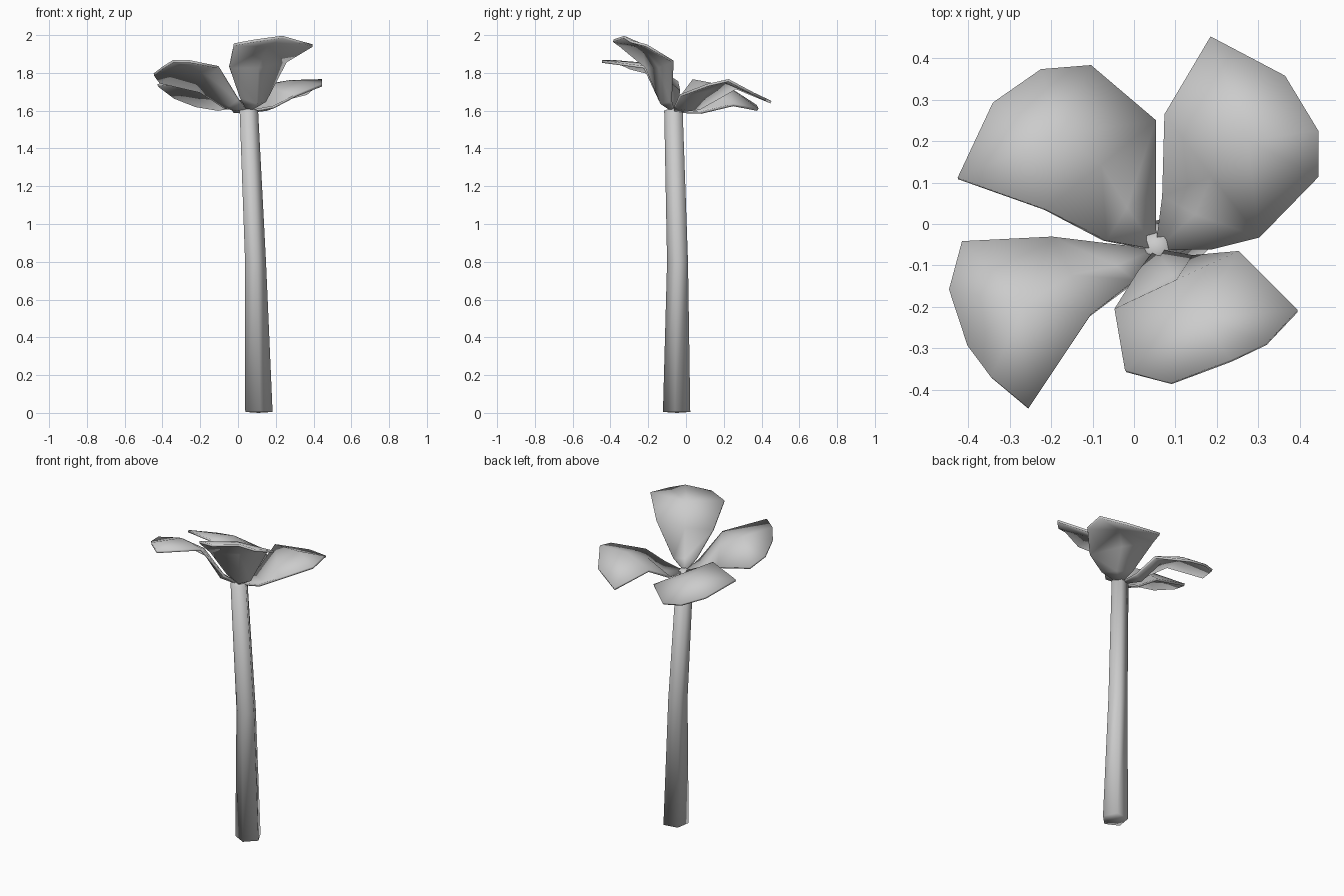
import bpy, math
from mathutils import Vector

if "Cube" in bpy.data.objects:
    bpy.data.objects.remove(bpy.data.objects["Cube"])


def make(name, verts, faces):
    me = bpy.data.meshes.new(name)
    me.from_pydata([tuple(v) for v in verts], [], faces)
    for p in me.polygons:
        p.use_smooth = True
    me.update()
    ob = bpy.data.objects.new(name, me)
    bpy.context.collection.objects.link(ob)
    return ob


# Stem: five-sided tapering tube with a slight lean
rings = [(.107, -.046, 0.005, .077), (.09, -.042, .8, .059), (.055, -.064, 1.6, .052)]
N = 5
verts, faces = [], []
for x, y, z, r in rings:
    for i in range(N):
        a = math.radians(135 + 72 * i)
        verts.append((x + r * math.cos(a), y + r * math.sin(a), z))
for k in range(len(rings) - 1):
    for i in range(N):
        j = (i + 1) % N
        faces.append((k * N + i, k * N + j, (k + 1) * N + j, (k + 1) * N + i))
verts += [(.107, -.046, 0), (.055, -.062, 1.62)]
for i in range(N):
    j = (i + 1) % N
    faces += [(j, i, 3 * N), (2 * N + i, 2 * N + j, 3 * N + 1)]
make("stem", verts, faces)


# Petal: outline up one edge, around the tip and back; cupped at the base, domed outside
def petal(name, left, tip, right, cup, lift, dome):
    base = Vector((.052, -.063, 1.595))
    l1, l2 = map(Vector, left)
    r1, r2 = map(Vector, right)
    tips = [Vector(t) for t in tip]
    m1, m2 = (l1 + r1) / 2 + Vector(cup), (l2 + r2) / 2 + Vector((0, 0, lift))
    m3 = (m2 + sum(tips, Vector()) / len(tips)) / 2
    m3.z = dome
    v = [base, l1, m1, r1, l2, m2, r2, m3] + tips
    f = [(0, 2, 1), (0, 3, 2), (1, 2, 5, 4), (2, 3, 6, 5), (4, 5, 7), (5, 6, 7)]
    rim = [4] + list(range(8, len(v))) + [6]
    f += [(7, b, a) for a, b in zip(rim, rim[1:])]
    ob = make(name, v, f)
    mod = ob.modifiers.new("thickness", 'SOLIDIFY')
    mod.thickness = .014
    mod.offset = 0


petal("petal_back_right",
      [(.07, .07, 1.61), (.075, .265, 1.72)],
      [(.185, .45, 1.645), (.365, .355, 1.69), (.445, .225, 1.76), (.445, .115, 1.735)],
      [(.19, -.06, 1.62), (.305, -.03, 1.68)], (.02, .02, -.01), .01, 1.755)
petal("petal_back_left",
      [(-.07, -.04, 1.66), (-.215, .035, 1.76)],
      [(-.425, .11, 1.735), (-.34, .29, 1.67), (-.225, .37, 1.625), (-.105, .38, 1.605)],
      [(.05, .08, 1.59), (.05, .25, 1.63)], (-.01, .02, -.03), 0, 1.725)
petal("petal_front_left",
      [(0, -.14, 1.66), (-.105, -.22, 1.83)],
      [(-.255, -.445, 1.86), (-.345, -.37, 1.86), (-.4, -.295, 1.825),
       (-.445, -.16, 1.79), (-.415, -.045, 1.75)],
      [(-.07, -.05, 1.615), (-.2, -.035, 1.7)], (-.01, -.01, -.01), .02, 1.845)
petal("petal_front_right",
      [(.145, -.08, 1.65), (.255, -.07, 1.86)],
      [(.395, -.21, 1.945), (.32, -.29, 1.965), (.235, -.33, 1.99),
       (.09, -.385, 1.97), (-.02, -.355, 1.95)],
      [(.01, -.12, 1.67), (-.045, -.21, 1.83)], (.02, -.03, -.02), -.015, 1.945)
